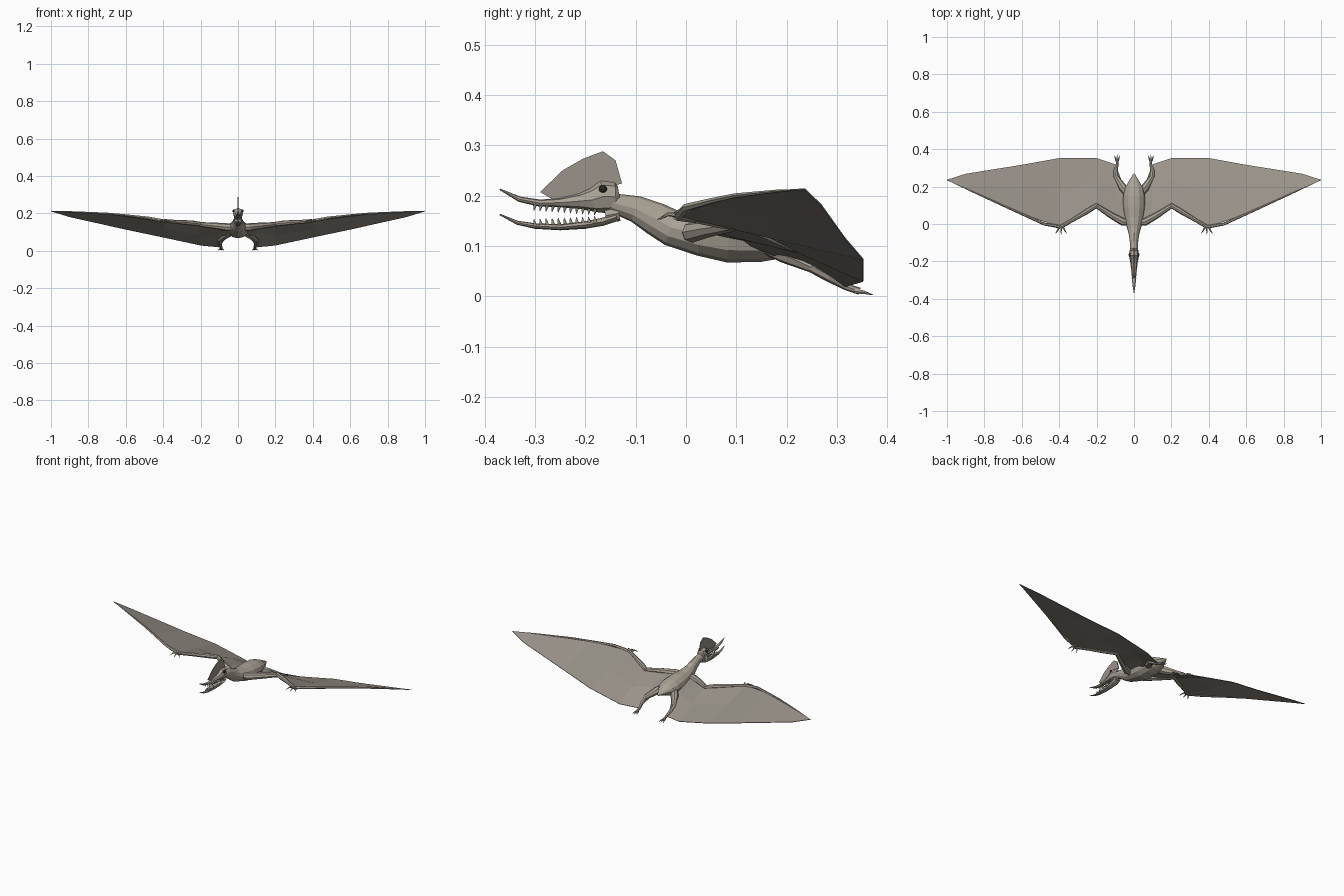
import bpy, bmesh, math
from mathutils import Vector


def material(name, col):
    m = bpy.data.materials.new(name)
    m.diffuse_color = (*col, 1)
    return m


SKIN = material("skin", (0.40, 0.36, 0.30))
WING = material("wing_skin", (0.32, 0.29, 0.25))
DARK = material("dark", (0.02, 0.02, 0.02))
BONE = material("bone", (0.5, 0.46, 0.38))


def finish(name, bm, mat, mirror=False, thick=0):
    bmesh.ops.recalc_face_normals(bm, faces=bm.faces)
    me = bpy.data.meshes.new(name)
    bm.to_mesh(me)
    bm.free()
    me.materials.append(mat)
    ob = bpy.data.objects.new(name, me)
    bpy.context.collection.objects.link(ob)
    if thick:
        s = ob.modifiers.new("thickness", 'SOLIDIFY')
        s.thickness, s.offset = thick, 0
    if mirror:
        m = ob.modifiers.new("mirror", 'MIRROR')
        m.use_mirror_merge = False
    return ob


def loft(bm, pts, sides=8):
    """Rings along a path; each point is x, y, z, half width, half height."""
    P = [Vector(p[:3]) for p in pts]
    rings = []
    for i, p in enumerate(pts):
        t = (P[min(i + 1, len(P) - 1)] - P[max(i - 1, 0)]).normalized()
        side = t.cross(Vector((0, 0, 1))).normalized()
        up = side.cross(t)
        rings.append([bm.verts.new(P[i] + side * p[3] * math.cos(a) + up * p[-1] * math.sin(a))
                      for a in (2 * math.pi * k / sides for k in range(sides))])
    for a, b in zip(rings, rings[1:]):
        for k in range(sides):
            n = (k + 1) % sides
            bm.faces.new((a[k], a[n], b[n], b[k]))
    bm.faces.new(rings[0])
    bm.faces.new(rings[-1])


def part(name, paths, mat=SKIN, sides=8, mirror=False):
    bm = bmesh.new()
    for p in paths:
        loft(bm, p, sides)
    return finish(name, bm, mat, mirror)


# Body with neck and short tail: y, bottom, top, half width
prof = [(-0.15, .168, .205, .020), (-0.10, .147, .200, .022), (-0.06, .120, .187, .027),
        (-0.03, .100, .173, .035), (0.03, .080, .165, .050), (0.085, .067, .165, .058),
        (0.15, .068, .158, .058), (0.19, .075, .147, .050), (0.225, .088, .130, .030),
        (0.27, .102, .107, .003)]
part("body", [[(0, y, (a + b) / 2, w, (b - a) / 2) for y, a, b, w in prof]], sides=12)

# Skull with upper beak, and lower jaw
skull = [(-0.132, .180, .218, .015), (-0.14, .168, .227, .023), (-0.165, .165, .231, .027),
         (-0.185, .167, .216, .024), (-0.21, .173, .205, .019), (-0.25, .177, .195, .014),
         (-0.29, .178, .192, .011), (-0.33, .187, .198, .008), (-0.37, .211, .214, .001)]
jaw = [(-0.138, .149, .166, .020), (-0.165, .140, .156, .022), (-0.20, .134, .149, .018),
       (-0.25, .131, .143, .014), (-0.30, .134, .145, .010), (-0.335, .142, .150, .007),
       (-0.37, .161, .164, .001)]
for name, rows in (("skull_and_upper_beak", skull), ("lower_jaw", jaw)):
    part(name, [[(0, y, (a + b) / 2, w, (b - a) / 2) for y, a, b, w in rows]])
part("jaw_hinge", [[(0, -0.133, .165, .017, .016), (0, -0.16, .160, .019, .014)]])

# Head crest
bm = bmesh.new()
bm.faces.new([bm.verts.new((0, y, z)) for y, z in (
    (-.29, .207), (-.245, .250), (-.205, .273), (-.165, .288), (-.14, .270), (-.127, .224),
    (-.16, .215), (-.20, .195), (-.26, .190))])
finish("crest", bm, WING, thick=0.005)

# Eyes
bm = bmesh.new()
bmesh.ops.create_uvsphere(bm, u_segments=10, v_segments=6, radius=0.008)
bmesh.ops.translate(bm, verts=bm.verts, vec=(0.022, -0.165, 0.213))
finish("eyes", bm, DARK, mirror=True)

# Teeth: small spikes along both lips
spikes = []
for i in range(11):
    f = i / 10
    y = -0.18 - 0.12 * f
    x = 0.019 - 0.011 * f
    zu, zl = 0.173 + 0.009 * f, 0.149 - 0.006 * f
    spikes.append([(x, y, zu, .004, .004), (x, y - .002, zu - .012, .0006, .0006)])
    spikes.append([(x, y, zl - .002, .004, .004), (x, y - .002, zl + .010, .0006, .0006)])
part("teeth", spikes, BONE, sides=5, mirror=True)

# Arms and long wing fingers
part("arms", [
    [(.025, .01, .125, .018), (.06, .012, .127, .021), (.12, .045, .134, .017),
     (.205, .1, .142, .012)],
    [(.195, .102, .142, .012), (.25, .068, .149, .014), (.33, .02, .155, .010),
     (.395, -.018, .160, .010)]], mirror=True)
EDGE = [(.395, -.015, .160), (.48, .0, .176), (.6, .053, .190), (.7, .098, .200),
        (.88, .180, .209), (1.0, .235, .213)]
part("wing_fingers", [[(*p, r) for p, r in zip(EDGE, (.009, .008, .006, .005, .003, .0005))]],
     sides=6, mirror=True)

# Clawed hands
part("hand_claws", [[(.39 + .008 * k, -.012, .161, .006),
                     (.39 + .020 * k, -.036, .163, .004),
                     (.39 + .032 * k, -.058 + .006 * abs(k), .152, .0006)] for k in (-1, 0, 1)],
     sides=5, mirror=True)

# Legs and toes
part("legs", [
    [(.03, .16, .105, .022), (.06, .195, .088, .022), (.098, .255, .058, .013)],
    [(.098, .25, .060, .013), (.098, .285, .040, .012), (.09, .32, .018, .007),
     (.09, .345, .010, .007)]], mirror=True)
part("toes", [[(.09 + .004 * k, .335, .010, .005), (.09 + .010 * k, .353, .008, .0035),
               (.09 + .014 * k, .371 - .004 * abs(k), .003, .0006)] for k in (-1, 0, 1)],
     sides=5, mirror=True)

# Wing membranes: matching leading and trailing points, out to the tip
lead = [(.045, .012, .132), (.1, .035, .133), (.2, .1, .142), (.395, -.015, .160),
        (.6, .053, .190), (.88, .18, .209), (1.0, .235, .213)]
trail = [(.045, .18, .098), (.1, .318, .020), (.2, .352, .030), (.4, .352, .073),
         (.6, .316, .115), (.9, .268, .182), (1.0, .236, .2125)]
bm = bmesh.new()
rows = [[bm.verts.new(Vector(a).lerp(Vector(b), t)) for t in (0, .5, 1)]
        for a, b in zip(lead, trail)]
# pull the inner edge onto the leg
rows[1][1].co = (.1, .19, .098)
for a, b in zip(rows, rows[1:]):
    for k in range(2):
        bm.faces.new((a[k], a[k + 1], b[k + 1], b[k]))
finish("wing_membranes", bm, WING, mirror=True, thick=0.003)
